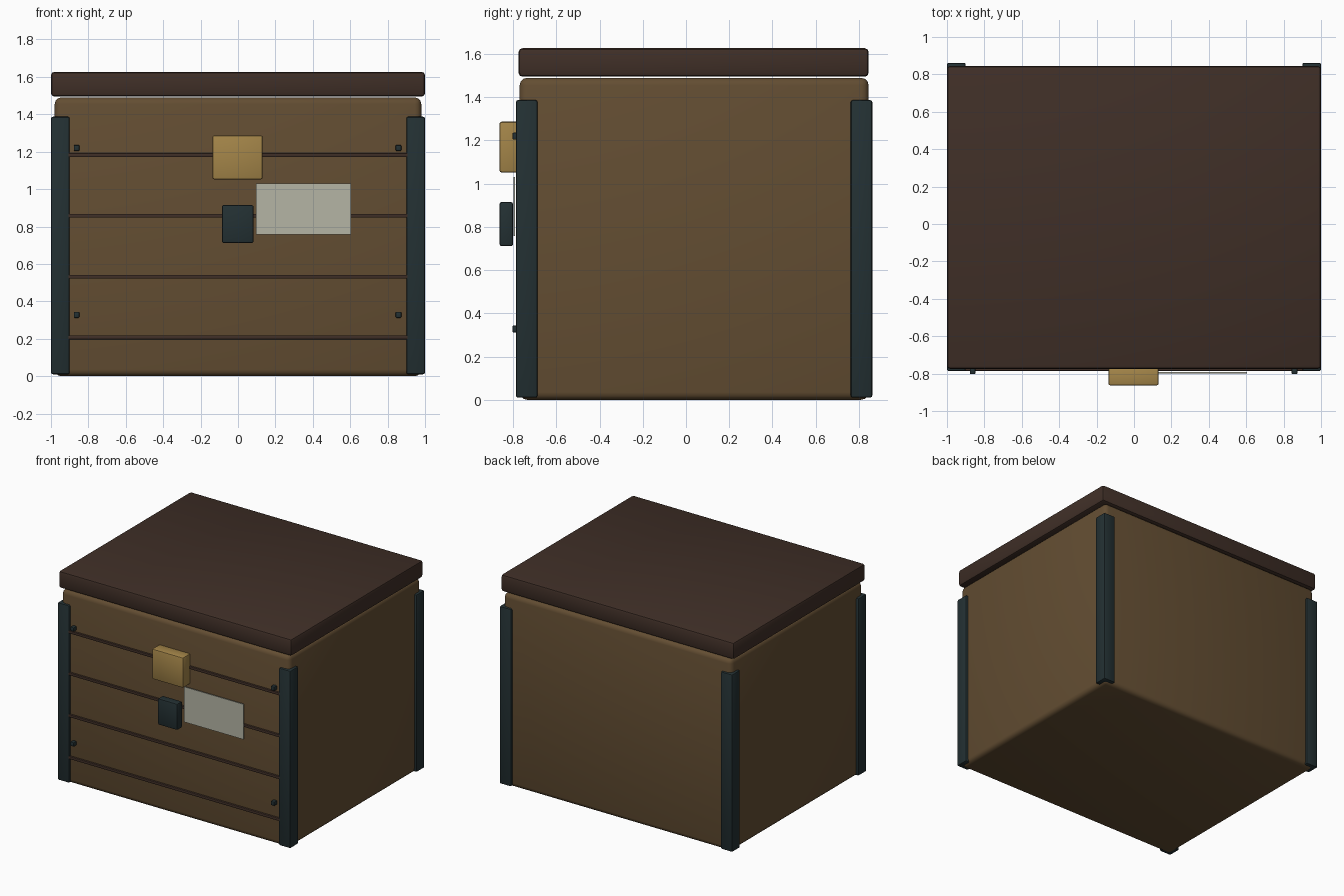
import bpy
from mathutils import Vector

cube = bpy.data.objects.get("Cube")
if cube:
    bpy.data.objects.remove(cube, do_unlink=True)


def material(name, rgb):
    mat = bpy.data.materials.new(name)
    mat.use_nodes = True
    color = (*rgb, 1)
    mat.diffuse_color = color
    bsdf = mat.node_tree.nodes["Principled BSDF"]
    bsdf.inputs["Base Color"].default_value = color
    bsdf.inputs["Roughness"].default_value = 0.8
    return mat


wood = material("warm wood", (0.125, 0.075, 0.032))
dark_wood = material("dark wood", (0.05, 0.028, 0.02))
iron = material("blue black iron", (0.017, 0.03, 0.033))
brass = material("brass", (0.37, 0.235, 0.066))
paper = material("pale paper", (0.46, 0.46, 0.375))


def box(name, x, y, z, mat, bevel=0.0, segments=2):
    """Box spanning the given (min, max) ranges, with rounded edges."""
    low, high = Vector((x[0], y[0], z[0])), Vector((x[1], y[1], z[1]))
    bpy.ops.mesh.primitive_cube_add(size=1, location=(low + high) / 2)
    obj = bpy.context.object
    obj.name = name
    obj.scale = high - low
    bpy.ops.object.transform_apply(location=False, rotation=False, scale=True)
    obj.data.materials.append(mat)
    if bevel:
        mod = obj.modifiers.new("rounded edges", "BEVEL")
        mod.width = bevel
        mod.segments = segments
        bpy.ops.object.modifier_apply(modifier=mod.name)
        bpy.ops.object.shade_smooth_by_angle()
    return obj


# Chest body and lid
box("chest_body", (-0.98, 0.98), (-0.77, 0.845), (0, 1.49), wood, 0.035, 3)
box("lid", (-1, 1), (-0.775, 0.845), (1.495, 1.627), dark_wood, 0.018)

# Corner posts
for side, x in (("right", (-1, -0.9)), ("left", (0.9, 1))):
    for end, y in (("front", (-0.787, -0.687)), ("back", (0.762, 0.862))):
        box(f"{end}_{side}_post", x, y, (0.01, 1.387), iron, 0.01)

# Dark strips between the front planks
for i in range(4):
    z = 0.207 + i * 0.325
    box(f"plank_strip_{i + 1}", (-0.94, 0.94), (-0.785, -0.76),
        (z - 0.01, z + 0.01), dark_wood, 0.003)

# Rivets beside the front posts
for side, x in (("right", -0.863), ("left", 0.858)):
    for level, z in (("lower", 0.328), ("upper", 1.22)):
        box(f"{level}_{side}_rivet", (x - 0.015, x + 0.015), (-0.803, -0.765),
            (z - 0.016, z + 0.016), iron, 0.005)

# Latch, padlock and label
box("latch_plate", (-0.137, 0.132), (-0.863, -0.768), (1.052, 1.287), brass, 0.01)
box("padlock", (-0.086, 0.083), (-0.863, -0.8), (0.711, 0.915), iron, 0.01)
box("label", (0.095, 0.605), (-0.799, -0.791), (0.757, 1.03), paper)
